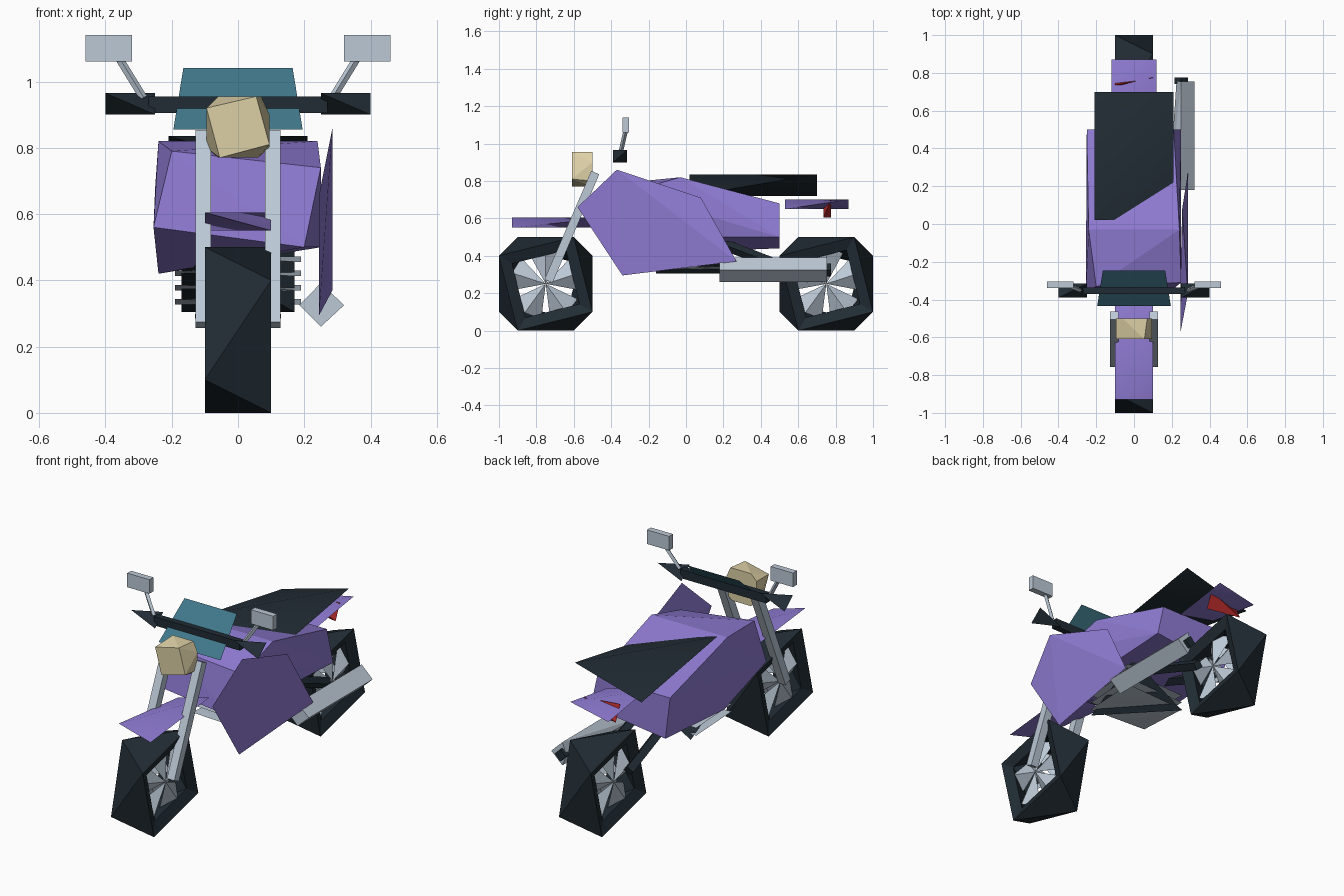
import bpy, bmesh, math
from mathutils import Vector

default_cube = bpy.data.objects.get("Cube")
if default_cube:
    bpy.data.objects.remove(default_cube, do_unlink=True)


def material(name, red, green, blue):
    mat = bpy.data.materials.new(name)
    mat.use_nodes = True
    colour = (red, green, blue, 1)
    mat.diffuse_color = colour
    mat.node_tree.nodes["Principled BSDF"].inputs["Base Color"].default_value = colour
    return mat


PURPLE = material("purple paint", .28, .2, .66)
BLACK = material("blue black rubber", .015, .025, .034)
TEAL = material("teal screen", .053, .19, .26)
CREAM = material("cream lamp", .72, .63, .38)
STEEL = material("pale steel", .5, .58, .67)
RED = material("red lamp", .4, .02, .02)


def finish(name, bm, mat, smooth=0):
    """Turn a bmesh into a named object."""
    bmesh.ops.recalc_face_normals(bm, faces=bm.faces)
    mesh = bpy.data.meshes.new(name)
    bm.to_mesh(mesh)
    bm.free()
    mesh.materials.append(mat)
    obj = bpy.data.objects.new(name, mesh)
    bpy.context.collection.objects.link(obj)
    if smooth:
        bpy.ops.object.select_all(action='DESELECT')
        obj.select_set(True)
        bpy.context.view_layer.objects.active = obj
        bpy.ops.object.shade_smooth_by_angle(angle=math.radians(smooth))
    return obj


def hull(name, points, mat, smooth=0):
    """Convex faceted solid around a few corner points."""
    bm = bmesh.new()
    for point in points:
        bm.verts.new(point)
    bmesh.ops.convex_hull(bm, input=bm.verts)
    return finish(name, bm, mat, smooth)


def box(name, xs, ys, zs, mat):
    return hull(name, [(x, y, z) for x in xs for y in ys for z in zs], mat)


def wedge(name, xs, ys, zs, mat):
    """Twisted four-cornered slab filling a box with two crossed edges."""
    low, high = zs
    corners = [(xs[0], ys[0], high), (xs[1], ys[0], low),
               (xs[1], ys[1], high), (xs[0], ys[1], low)]
    return hull(name, corners, mat, 40)


def rod(name, start, end, radius, mat, turn=0):
    """Straight four-sided tube between two points."""
    start, end = Vector(start), Vector(end)
    axis = (end - start).normalized()
    side = axis.cross(Vector((1, 0, 0))).normalized()
    up = axis.cross(side)
    points = []
    for i in range(4):
        angle = math.tau * i / 4 + turn
        offset = (side * math.cos(angle) + up * math.sin(angle)) * radius
        points += [start + offset, end + offset]
    return hull(name, points, mat)


def tyre(name, centre_y, half_width=.1, hole=.72):
    """Ring whose two square-cornered sides are twisted against each other."""
    bm = bmesh.new()
    rings = {}
    for side in (1, -1):
        y, z = .25, -.15 * side
        for scale in (1, hole):
            x = side * half_width * (1 if scale == 1 else .75)
            ring = []
            for quarter in range(4):
                ring.append(bm.verts.new((x, centre_y + y * scale, .25 + z * scale)))
                y, z = -z, y
            rings[side, scale] = ring
    for i in range(4):
        j = (i + 1) % 4
        for side in (1, -1):
            rim, inner = rings[side, 1], rings[side, hole]
            bm.faces.new((rim[i], rim[j], inner[j], inner[i]))
        # Zigzag triangles across the tread and the hole
        for scale in (1, hole):
            left, right = rings[1, scale], rings[-1, scale]
            bm.faces.new((left[i], left[j], right[i]))
            bm.faces.new((right[i], left[j], right[j]))
    return finish(name, bm, BLACK)


def spokes(name, centre_y, blades=5, reach=.19):
    """Triangular blades folded along a raised middle."""
    bm = bmesh.new()
    for i in range(blades):
        middle = math.tau * (i - .25) / blades - math.pi / 5
        tips = []
        for step in (-1, 0, 1):
            angle = middle + step * .5
            tips.append((reach * math.cos(angle) + centre_y,
                         reach * math.sin(angle) + .25))
        for side in (-1, 1):
            hub = bm.verts.new((side * .07, centre_y, .25))
            rim = [bm.verts.new((side * depth, y, z))
                   for depth, (y, z) in zip((.01, .075, .01), tips)]
            bm.faces.new((hub, rim[0], rim[1]))
            bm.faces.new((hub, rim[1], rim[2]))
    return finish(name, bm, STEEL)


# Wheels
for label, y in (("front", -.75), ("rear", .75)):
    tyre(label + "_tyre", y)
    spokes(label + "_spokes", y)

# Main body shell: slanted nose, creased top and tapered tail
hull("body_shell", [
    (-.255, -.36, .56), (-.2, -.33, .79), (.25, -.31, .74), (.2, -.35, .5),
    (-.24, -.03, .82), (.24, -.03, .82), (-.24, 0, .42),
    (-.25, .5, .68), (.21, .5, .68), (.25, .5, .5), (-.22, .5, .44)], PURPLE)

# Leaning fairing panel on the left side
hull("left_fairing", [(.285, -.37, .86), (.245, -.58, .66), (.245, -.34, .295),
                      (.285, .27, .37), (.255, .08, .71)], PURPLE)

# Seat, mudguards and tail lamp
wedge("seat", (-.21, .21), (.02, .7), (.72, .835), BLACK)
wedge("front_mudguard", (-.1, .1), (-.93, -.4), (.55, .605), PURPLE)
wedge("rear_mudguard", (-.12, .12), (.53, .87), (.65, .7), PURPLE)
wedge("tail_lamp", (-.1, .1), (.735, .775), (.605, .695), RED)

# Headlamp: tilted square glass on a rounder shell
glass = [(-.095, .92), (.055, .955), (.095, .81), (-.055, .77)]
shell = [(-.06, .955), (.07, .955), (.095, .9), (.095, .8),
         (.06, .77), (-.06, .77), (-.095, .8), (-.095, .92)]
hull("headlamp", [(x, -.61, z) for x, z in glass] + [(x, -.5, z) for x, z in shell], CREAM)

# Sloping windscreen
screen = bmesh.new()
screen.faces.new([screen.verts.new(p) for p in (
    (-.195, -.435, .855), (.195, -.435, .855), (.165, -.245, 1.04), (-.165, -.245, 1.04))])
finish("windscreen", screen, TEAL)

# Handlebar
box("handlebar", (-.27, .27), (-.37, -.335), (.905, .955), BLACK)

for label, s in (("left", 1), ("right", -1)):
    # Grips, and mirrors on thin stalks
    wedge(label + "_grip", sorted((s * .4, s * .25)), (-.39, -.315), (.9, .965), BLACK)
    box(label + "_mirror", (s * .32, s * .46), (-.34, -.305), (1.06, 1.14), STEEL)
    rod(label + "_mirror_stalk", (s * .285, -.35, .95), (s * .365, -.32, 1.08), .012, STEEL)
    # Fork legs and swing arms
    rod(label + "_fork_leg", (s * .105, -.735, .265), (s * .105, -.485, .845),
        .033, STEEL, math.pi / 4)
    rod(label + "_swing_arm", (s * .085, .15, .48), (s * .1, .66, .285), .03, BLACK)

# Engine block and cooling fins
wedge("engine", (-.17, .17), (-.16, .2), (.305, .5), BLACK)
for i in range(4):
    z = .335 + i * .043
    wedge("cooling_fin_%d" % (i + 1), (-.19, .19), (-.14, .18), (z - .008, z + .008), STEEL)

# Exhaust
hull("muffler", [(x, y, z) for y, inner in ((.18, .185), (.755, .225))
                 for x, z in ((inner, .325), (.25, .392), (.32, .325), (.25, .26))], STEEL)
rod("muffler_tip", (.25, .74, .325), (.25, .775, .325), .035, BLACK)
